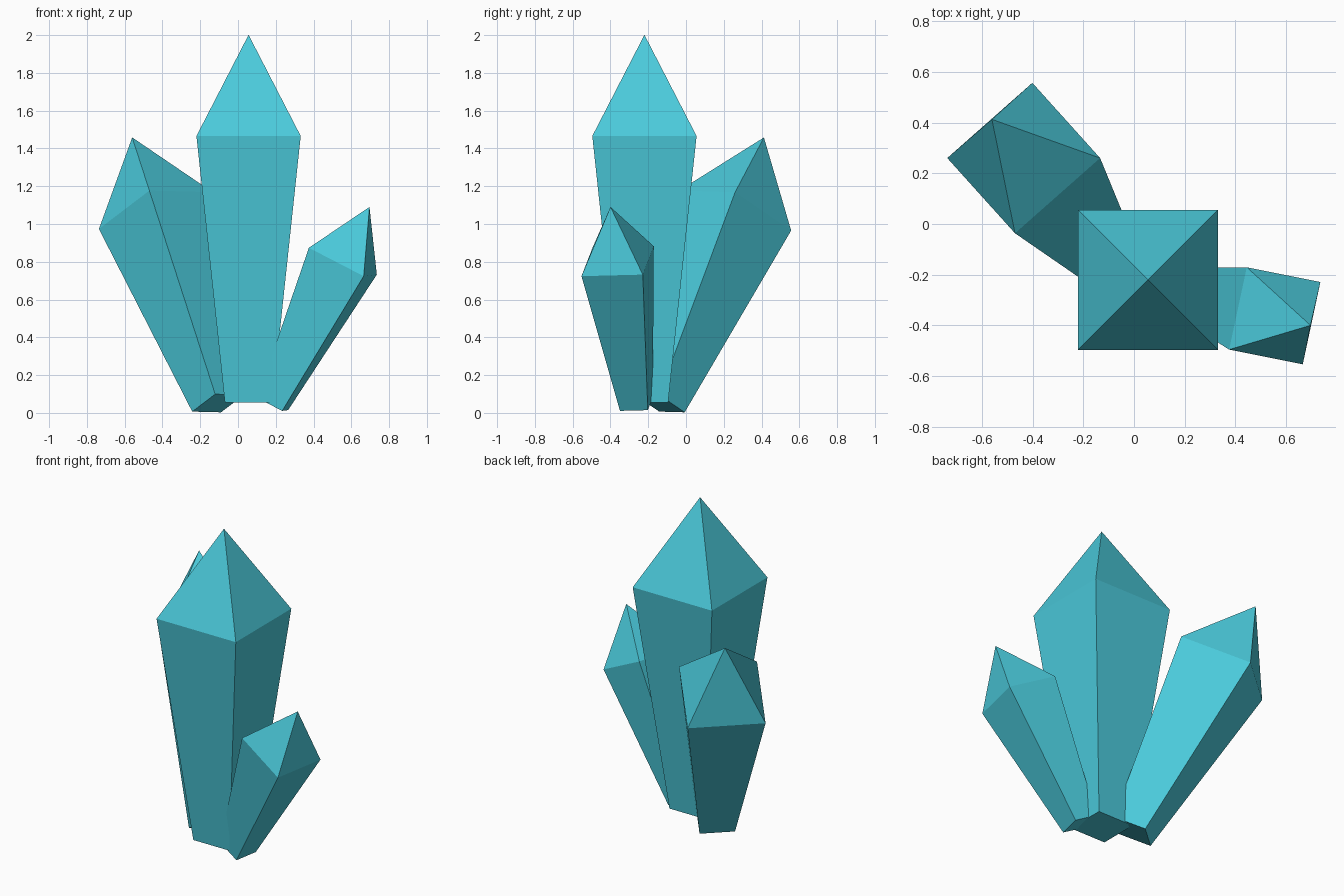
import bpy
import bmesh
from mathutils import Matrix, Vector

cube = bpy.data.objects.get("Cube")
if cube:
    bpy.data.objects.remove(cube, do_unlink=True)

# Crystal colour
teal = bpy.data.materials.new("teal_crystal")
teal.use_nodes = True
COLOUR = (0.07, 0.59, 0.708, 1)
teal.diffuse_color = COLOUR
teal.node_tree.nodes["Principled BSDF"].inputs["Base Color"].default_value = COLOUR

# Proportions shared by all crystals, relative to the shoulder half-width
BASE_WIDTH, BODY_LENGTH, TIP_LENGTH = 0.4545, 5.11, 1.94


def crystal(name, shoulder, axis, side, half):
    """Tapered square shaft with a pyramid tip, pointing along axis."""
    bm = bmesh.new()

    def ring(w, z):
        return [bm.verts.new((x * w, y * w, z))
                for x, y in ((-1, -1), (1, -1), (1, 1), (-1, 1))]

    base = ring(BASE_WIDTH, -BODY_LENGTH)
    top = ring(1, 0)
    apex = bm.verts.new((0, 0, TIP_LENGTH))
    bm.faces.new(base[::-1])
    for i in range(4):
        j = (i + 1) % 4
        bm.faces.new((base[i], base[j], top[j], top[i]))
        bm.faces.new((top[i], top[j], apex))

    # Orient the square section by its axis and one side direction
    z = Vector(axis).normalized()
    y = z.cross(Vector(side)).normalized()
    x = y.cross(z)
    turn = Matrix((x, y, z)).transposed().to_4x4()
    bm.transform(Matrix.Translation(shoulder) @ turn @ Matrix.Scale(half, 4))

    mesh = bpy.data.meshes.new(name)
    bm.to_mesh(mesh)
    bm.free()
    mesh.materials.append(teal)
    obj = bpy.data.objects.new(name, mesh)
    bpy.context.collection.objects.link(obj)


crystal("tall_crystal", (0.056, -0.22, 1.466), (0, 0, 1), (1, 0, 0), 0.276)
crystal("back_crystal", (-0.435, 0.26, 1.071), (-0.288, 0.351, 0.891),
        (0.335, 0.295, -0.01), 0.224)
crystal("small_crystal", (0.555, -0.362, 0.803), (0.438, -0.117, 0.892),
        (0.07, 0.323, 0.01), 0.166)
